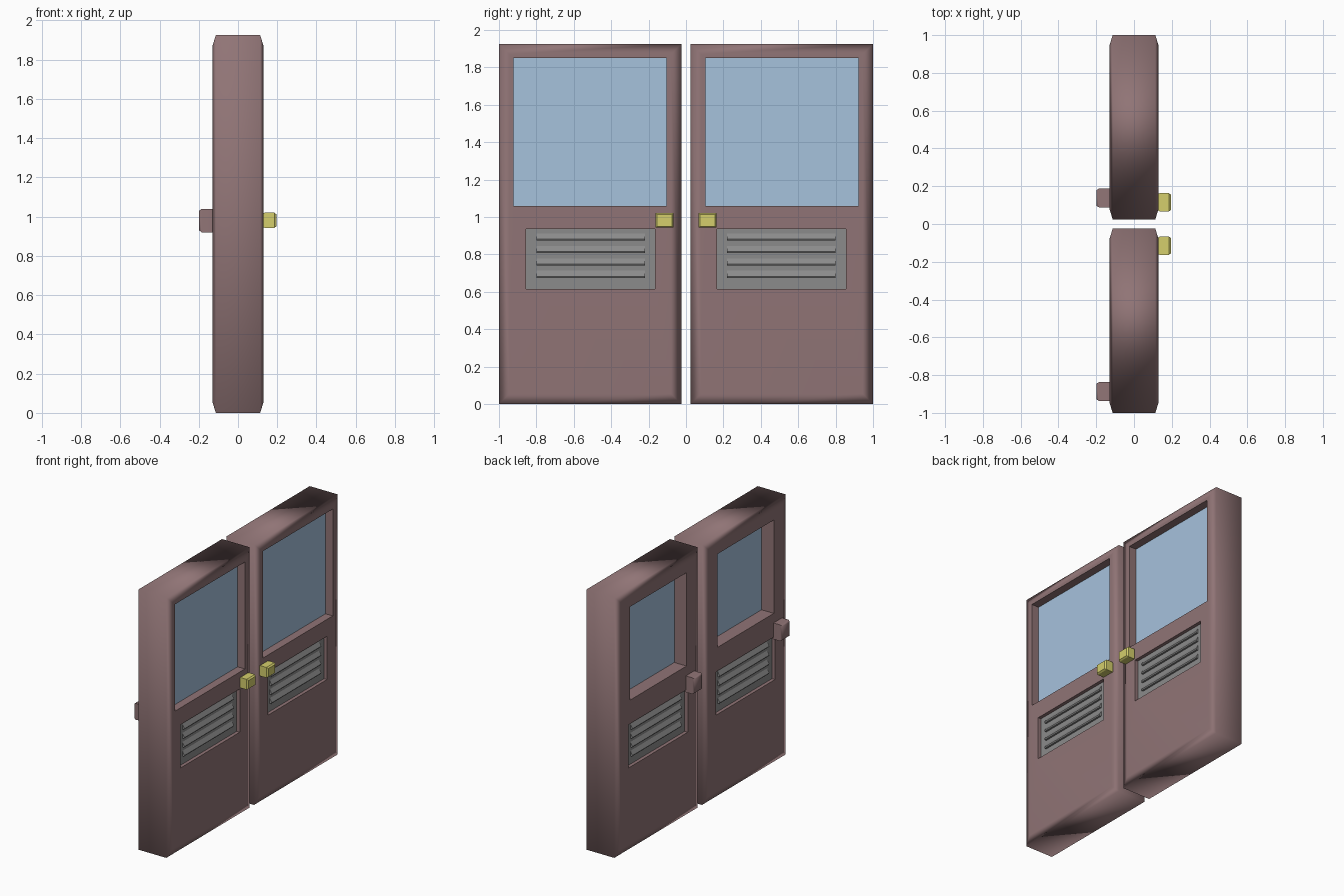
import bpy, bmesh, math
from mathutils import Vector

if "Cube" in bpy.data.objects:
    bpy.data.objects.remove(bpy.data.objects["Cube"])


def material(name, rgb):
    m = bpy.data.materials.new(name)
    m.diffuse_color = (*rgb, 1)
    m.use_nodes = True
    m.node_tree.nodes["Principled BSDF"].inputs["Base Color"].default_value = m.diffuse_color
    return m


BODY = material("dusty_rose_paint", (0.28, 0.175, 0.18))
GLASS = material("pale_blue_glass", (0.38, 0.54, 0.72))
VENT = material("vent_grey", (0.26, 0.26, 0.26))
BRASS = material("yellow_brass", (0.66, 0.62, 0.15))


def add_object(name, bm, mat):
    bmesh.ops.recalc_face_normals(bm, faces=bm.faces)
    mesh = bpy.data.meshes.new(name)
    bm.to_mesh(mesh)
    bm.free()
    mesh.materials.append(mat)
    ob = bpy.data.objects.new(name, mesh)
    bpy.context.collection.objects.link(ob)
    return ob


def loft(name, mat, rings):
    """Join rectangles (x, y0, y1, z0, z1) along x and cap the ends."""
    bm = bmesh.new()
    loops = []
    for x, y0, y1, z0, z1 in rings:
        loops.append([bm.verts.new(p) for p in
                      ((x, y0, z0), (x, y1, z0), (x, y1, z1), (x, y0, z1))])
    for a, b in zip(loops, loops[1:]):
        for i in range(4):
            j = (i + 1) % 4
            bm.faces.new((a[i], a[j], b[j], b[i]))
    bm.faces.new(loops[0])
    bm.faces.new(loops[-1])
    return add_object(name, bm, mat)


def box(name, mat, x0, x1, ys, z0, z1):
    y0, y1 = sorted(ys)
    return loft(name, mat, [(x0, y0, y1, z0, z1), (x1, y0, y1, z0, z1)])


def smooth(ob, angle):
    bpy.ops.object.select_all(action='DESELECT')
    ob.select_set(True)
    bpy.context.view_layer.objects.active = ob
    bpy.ops.object.shade_smooth_by_angle(angle=math.radians(angle))


def cut(ob, cutter):
    """Subtract the cutter from the object, then remove it."""
    mod = ob.modifiers.new("cut", 'BOOLEAN')
    mod.operation = 'DIFFERENCE'
    mod.solver = 'EXACT'
    mod.object = cutter
    cutter.hide_render = True
    bpy.context.view_layer.objects.active = ob
    bpy.ops.object.modifier_apply(modifier=mod.name)
    bpy.data.objects.remove(cutter)


def louvre(name, sx, ys, z):
    """Sloping slat with its lower edge standing out from the vent panel."""
    bm = bmesh.new()
    y0, y1 = sorted(ys)
    profile = [(0.095, z + 0.02), (0.104, z + 0.02),
               (0.122, z - 0.012), (0.118, z - 0.02), (0.095, z - 0.02)]
    ends = [[bm.verts.new((sx * x, y, zz)) for x, zz in profile] for y in (y0, y1)]
    n = len(profile)
    for i in range(n):
        j = (i + 1) % n
        bm.faces.new((ends[0][i], ends[0][j], ends[1][j], ends[1][i]))
    for e in ends:
        bm.faces.new(e)
    return add_object(name, bm, VENT)


def door(side, s, rear_knob_y):
    y0, y1 = sorted((s * 0.025, s * 1.0))
    c, top = 0.055, 1.925

    # Door slab with softened edges
    def full(x):
        return (x, y0, y1, 0, top)

    def inner(x):
        return (x, y0 + c, y1 - c, c, top - c)
    body = loft(side + "_door", BODY,
                [inner(-0.13), full(-0.113), full(0.113), inner(0.13)])

    # Window opening: wide in front, narrower behind
    window = (s * 0.105, s * 0.922)
    cut(body, box("front_window_cutter", BODY, 0.02, 0.3, window, 1.06, 1.85))
    cut(body, box("rear_window_cutter", BODY, -0.3, 0.03,
                  (s * 0.18, s * 0.84), 1.11, 1.80))
    # Vent recesses on both sides
    vent = (s * 0.165, s * 0.855)
    for sx in (-1, 1):
        xs = sorted((sx * 0.1, sx * 0.3))
        cut(body, box("vent_cutter", BODY, *xs, vent, 0.615, 0.935))
    smooth(body, 80)
    body.modifiers.new("even_shading", 'WEIGHTED_NORMAL').keep_sharp = True

    # Glass pane
    box(side + "_window_glass", GLASS, -0.03, 0.07, window, 1.06, 1.85)

    # Vent panels and louvres
    for sx, face in ((1, "front"), (-1, "rear")):
        xs = sorted((sx * 0.09, sx * 0.105))
        box(f"{side}_{face}_vent_panel", VENT, *xs, vent, 0.615, 0.935)
        for i in range(4):
            louvre(f"{side}_{face}_louvre_{i + 1}", sx,
                   (s * 0.22, s * 0.80), 0.893 - 0.066 * i)

    # Brass front knob
    y = s * 0.115
    a, b = (y - 0.048, y + 0.048), (y - 0.04, y + 0.04)
    loft(side + "_front_knob", BRASS,
         [(0.12, *b, 0.95, 1.012), (0.135, *a, 0.943, 1.02),
          (0.185, *a, 0.943, 1.02), (0.196, *b, 0.95, 1.012)])

    # Painted rear knob
    y = rear_knob_y
    a, b = (y - 0.05, y + 0.05), (y - 0.042, y + 0.042)
    knob = loft(side + "_rear_knob", BODY,
                [(-0.198, *b, 0.93, 1.03), (-0.185, *a, 0.92, 1.04),
                 (-0.12, *a, 0.92, 1.04)])
    smooth(knob, 60)


door("left", -1, -0.887)
door("right", 1, 0.138)
